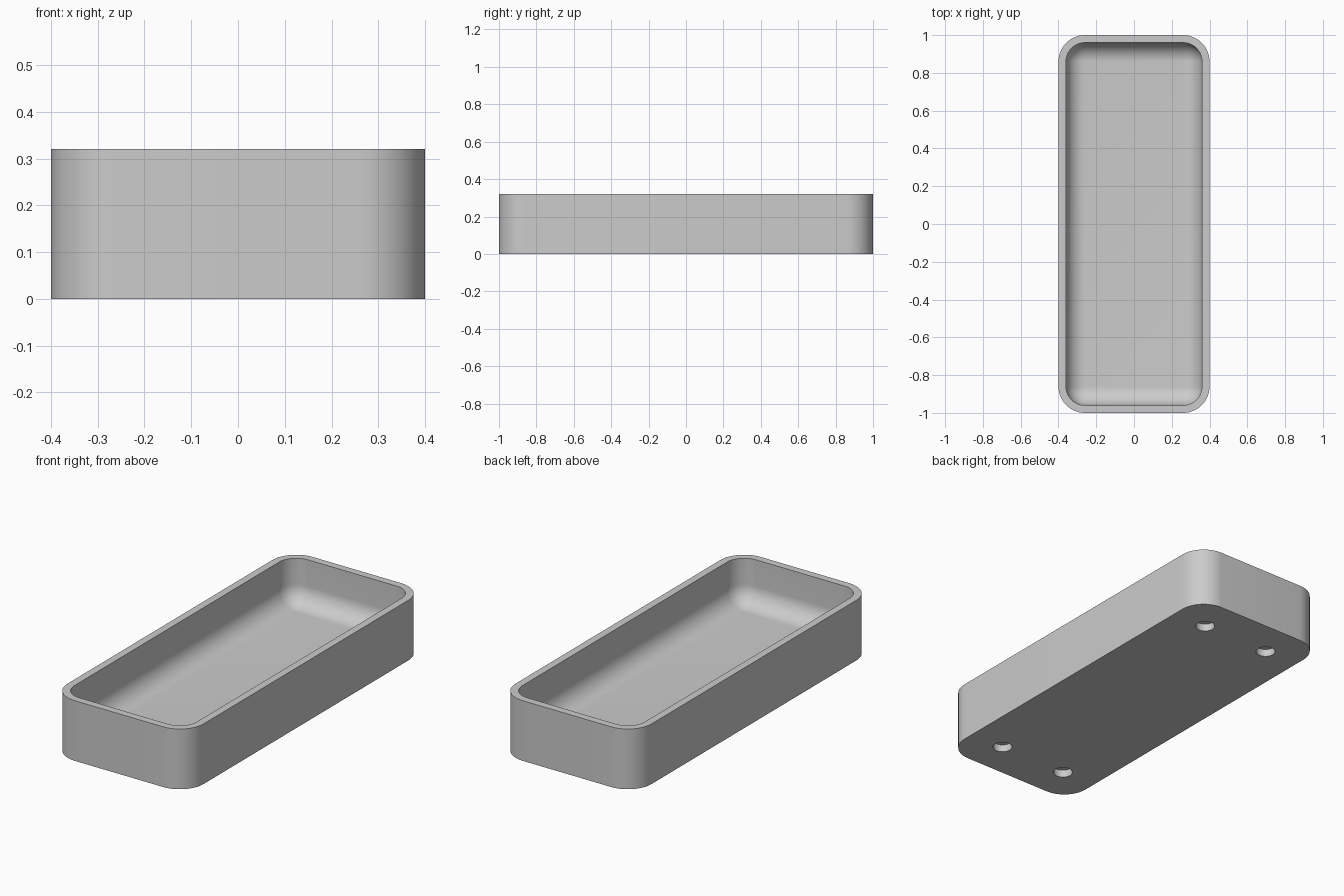
import bpy, bmesh, math

if "Cube" in bpy.data.objects:
    bpy.data.objects.remove(bpy.data.objects["Cube"])

CORE_X, CORE_Y = 0.26, 0.86      # centres of the corner arcs
OUTER_R, INNER_R = 0.14, 0.10
HEIGHT, FLOOR = 0.32, 0.08
SEGMENTS = 14

grey = bpy.data.materials.new("Plain grey")
grey.use_nodes = True
colour = (0.6, 0.6, 0.6, 1)
grey.diffuse_color = colour
grey.node_tree.nodes["Principled BSDF"].inputs["Base Color"].default_value = colour


def rounded_ring(bm, radius, z):
    """Rounded rectangle of vertices around the shared corner centres."""
    ring = []
    for corner, (sx, sy) in enumerate([(1, 1), (-1, 1), (-1, -1), (1, -1)]):
        for i in range(SEGMENTS + 1):
            a = (corner + i / SEGMENTS) * math.pi / 2
            ring.append(bm.verts.new((sx * CORE_X + radius * math.cos(a),
                                      sy * CORE_Y + radius * math.sin(a), z)))
    return ring


# Tray: outer wall, flat rim, inner wall, then a rounded fillet into the floor
profile = [(OUTER_R, 0), (OUTER_R, HEIGHT), (INNER_R, HEIGHT)]
for i in range(SEGMENTS + 1):
    a = i / SEGMENTS * math.pi / 2
    profile.append((INNER_R * math.cos(a), FLOOR + INNER_R * (1 - math.sin(a))))

bm = bmesh.new()
rings = [rounded_ring(bm, r, z) for r, z in profile]
for low, high in zip(rings, rings[1:]):
    for i in range(len(low)):
        j = (i + 1) % len(low)
        bm.faces.new((low[i], low[j], high[j], high[i]))
bm.faces.new(rings[0][::-1])
bm.faces.new(rings[-1])
bmesh.ops.remove_doubles(bm, verts=bm.verts, dist=1e-5)
bmesh.ops.recalc_face_normals(bm, faces=bm.faces)
mesh = bpy.data.meshes.new("tray")
bm.to_mesh(mesh)
bm.free()
tray = bpy.data.objects.new("tray", mesh)
bpy.context.collection.objects.link(tray)
mesh.materials.append(grey)

# Four blind round recesses for feet in the underside
for x in (-0.2, 0.2):
    for y in (-0.8, 0.8):
        bpy.ops.mesh.primitive_cylinder_add(vertices=40, radius=0.048, depth=0.08,
                                            location=(x, y, 0))
        cutter = bpy.context.object
        cutter.name = "foot_recess_cutter"
        cutter.hide_render = True
        cutter.data.materials.append(grey)
        cut = tray.modifiers.new("foot_recess", 'BOOLEAN')
        cut.operation = 'DIFFERENCE'
        cut.solver = 'EXACT'
        cut.object = cutter
        bpy.context.view_layer.objects.active = tray
        bpy.ops.object.modifier_apply(modifier=cut.name)
        bpy.data.objects.remove(cutter)

bpy.ops.object.select_all(action='DESELECT')
tray.select_set(True)
bpy.context.view_layer.objects.active = tray
bpy.ops.object.shade_smooth_by_angle(angle=math.radians(30))
